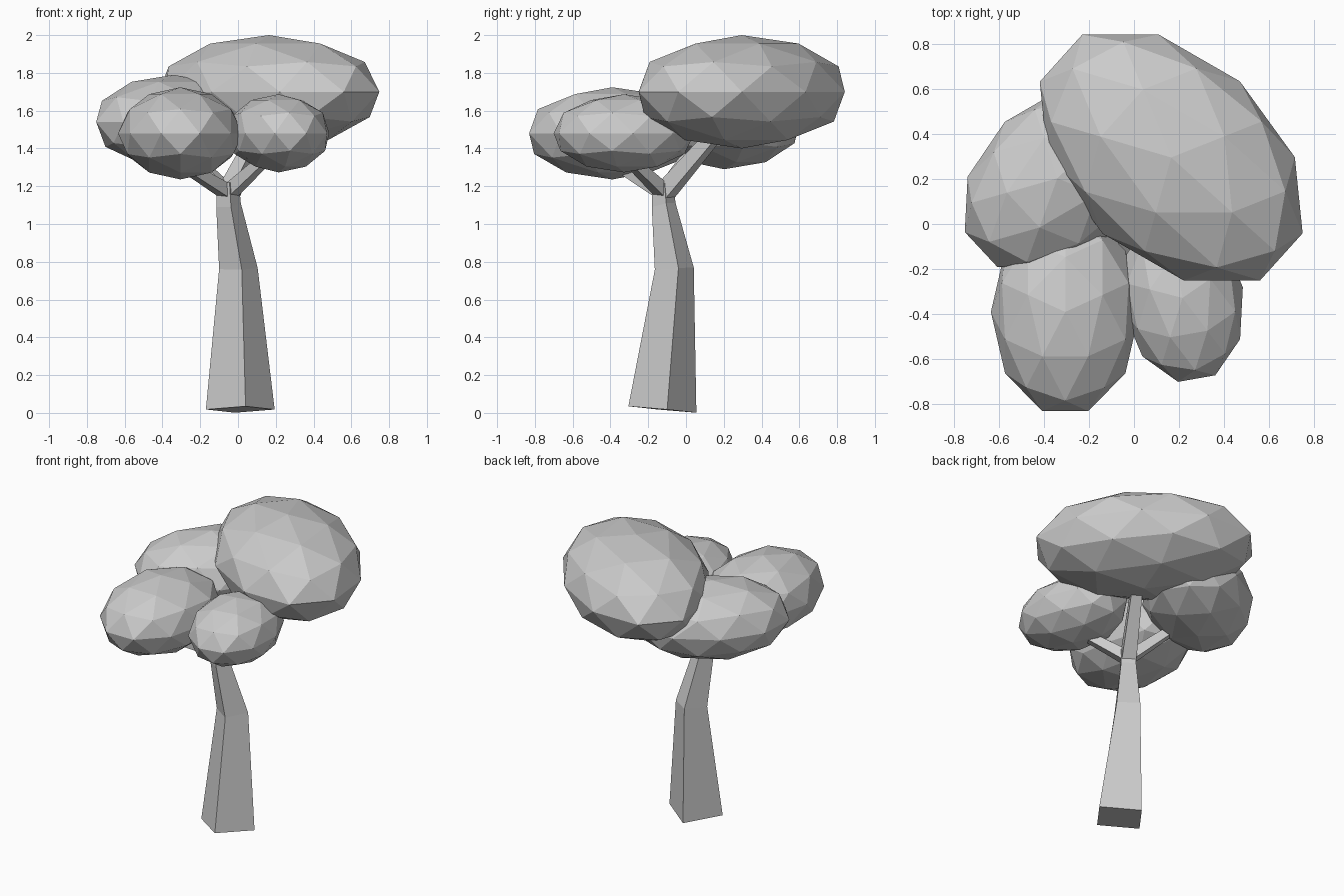
import bpy
import bmesh
from math import radians
from mathutils import Matrix, Vector

cube = bpy.data.objects.get("Cube")
if cube:
    bpy.data.objects.remove(cube, do_unlink=True)

# One plain grey for the whole tree
GREY = (0.6, 0.6, 0.6, 1)
grey = bpy.data.materials.new("plain_grey")
grey.use_nodes = True
grey.diffuse_color = GREY
for node in grey.node_tree.nodes:
    if node.type == "BSDF_PRINCIPLED":
        node.inputs["Base Color"].default_value = GREY


def add_object(name, bm):
    bmesh.ops.recalc_face_normals(bm, faces=bm.faces)
    mesh = bpy.data.meshes.new(name)
    bm.to_mesh(mesh)
    bm.free()
    mesh.materials.append(grey)
    obj = bpy.data.objects.new(name, mesh)
    bpy.context.collection.objects.link(obj)
    return obj


def foliage(name, centre, scale, turn):
    """Faceted ball, squashed and turned about the vertical."""
    bm = bmesh.new()
    bmesh.ops.create_icosphere(bm, subdivisions=2, radius=1)
    obj = add_object(name, bm)
    obj.location = centre
    obj.scale = scale
    obj.rotation_euler.z = radians(turn)


def loft(name, rings):
    """Four-sided limb; each ring is a centre and two half diagonals."""
    bm = bmesh.new()
    loops = []
    for centre, a, b in rings:
        c, a, b = Vector(centre), Vector(a), Vector(b)
        loops.append([bm.verts.new(p) for p in (c + a, c + b, c - a, c - b)])
    for low, high in zip(loops, loops[1:]):
        for i in range(4):
            j = (i + 1) % 4
            bm.faces.new((low[i], low[j], high[j], high[i]))
    bm.faces.new(loops[0])
    bm.faces.new(loops[-1])
    add_object(name, bm)


def branch(name, start, end, r_start, r_end):
    start, end = Vector(start), Vector(end)
    side = (end - start).cross(Vector((0, 0, 1))).normalized()
    up = side.cross(end - start).normalized()
    a, b = side + up, side - up
    loft(name, [(start, a * r_start, b * r_start), (end, a * r_end, b * r_end)])


# Bent, tapering trunk with a slanted foot
loft("trunk", [
    ((0.012, -0.125, 0.018), (0.028, -0.18, 0.017), (0.182, 0.025, 0)),
    ((0.002, -0.062, 0.764), (0.018, -0.103, -0.006), (0.102, 0.022, 0.003)),
    ((-0.05, -0.118, 1.1), (0.013, -0.063, -0.01), (0.065, 0.013, 0.01)),
    ((-0.055, -0.125, 1.22), (0.01, -0.055, 0), (0.06, 0.01, 0)),
])

# Forking branches
FORK = (-0.05, -0.115, 1.165)
branch("back_branch", FORK, (0.1, 0.14, 1.46), 0.045, 0.034)
branch("front_right_branch", FORK, (-0.27, -0.34, 1.3), 0.036, 0.026)
branch("front_left_branch", FORK, (0.14, -0.3, 1.34), 0.036, 0.026)
branch("right_branch", FORK, (-0.27, 0.03, 1.38), 0.034, 0.026)

# Foliage clumps
foliage("crown_foliage", (0.165, 0.295, 1.7), (0.692, 0.455, 0.3), -42)
foliage("front_right_foliage", (-0.305, -0.39, 1.48), (0.463, 0.33, 0.244), 90)
foliage("front_left_foliage", (0.215, -0.328, 1.48), (0.382, 0.272, 0.207), 100)
foliage("right_foliage", (-0.34, 0.203, 1.54), (0.487, 0.342, 0.25), 43)
